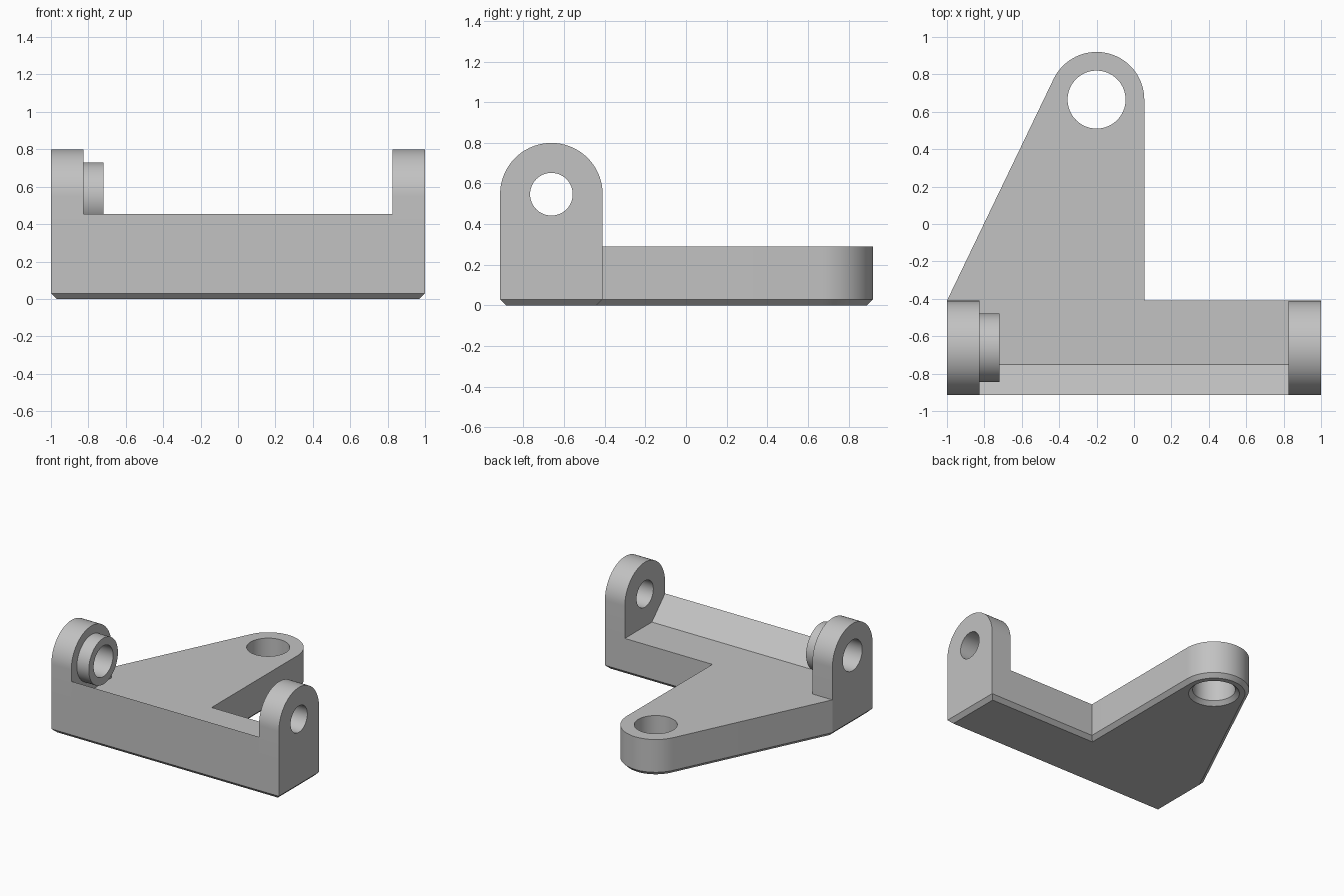
import bpy, bmesh
from math import sin, cos, pi, radians, atan2, acos, hypot
from mathutils import Vector

if "Cube" in bpy.data.objects:
    bpy.data.objects.remove(bpy.data.objects["Cube"], do_unlink=True)

GREY = (0.54, 0.54, 0.54, 1.0)
steel = bpy.data.materials.new("plain grey")
steel.use_nodes = True
steel.diffuse_color = GREY
steel.node_tree.nodes["Principled BSDF"].inputs["Base Color"].default_value = GREY

# Main dimensions
FRONT, BACK = -0.915, -0.41      # depth of the crossbar
TOP = 0.29                       # plate thickness
ROUND = 0.255                    # radius of all rounded ends
INNER = 0.825                    # inner face of the lugs
CHAMFER = 0.03
EYE = Vector((-0.2, 0.665))      # centre of the arm hole
PIN = Vector((-0.6625, 0.547))   # y, z of the pin axis


def arc(centre, radius, start, end, steps):
    return [(centre[0] + radius * cos(start + (end - start) * i / steps),
             centre[1] + radius * sin(start + (end - start) * i / steps))
            for i in range(steps + 1)]


def circle(centre, radius):
    return arc(centre, radius, 0, 2 * pi, 64)[:-1]


def loft(name, rings, chamfer=0.0):
    """Closed solid through matching rings of 3D points."""
    bm = bmesh.new()
    loops = [[bm.verts.new(p) for p in ring] for ring in rings]
    n = len(loops[0])
    for a, b in zip(loops, loops[1:]):
        for i in range(n):
            j = (i + 1) % n
            bm.faces.new((a[i], a[j], b[j], b[i]))
    bottom = bm.faces.new(loops[0][::-1])
    bm.faces.new(loops[-1])
    bmesh.ops.recalc_face_normals(bm, faces=bm.faces[:])
    if chamfer:
        bmesh.ops.bevel(bm, geom=list(bottom.edges), offset=chamfer,
                        offset_type='OFFSET', segments=1, affect='EDGES')
    mesh = bpy.data.meshes.new(name)
    bm.to_mesh(mesh)
    bm.free()
    mesh.materials.append(steel)
    obj = bpy.data.objects.new(name, mesh)
    bpy.context.collection.objects.link(obj)
    return obj


def along_x(name, outline, x0, x1):
    return loft(name, [[(x, y, z) for y, z in outline] for x in (x0, x1)])


def activate(obj):
    bpy.ops.object.select_all(action='DESELECT')
    obj.select_set(True)
    bpy.context.view_layer.objects.active = obj


def cut(obj, cutter):
    cutter.hide_render = True
    mod = obj.modifiers.new("hole", 'BOOLEAN')
    mod.operation = 'DIFFERENCE'
    mod.solver = 'EXACT'
    mod.object = cutter
    activate(obj)
    bpy.ops.object.modifier_apply(modifier=mod.name)
    bpy.data.objects.remove(cutter, do_unlink=True)


# Base plate: crossbar plus tapering arm with a rounded end
corner = Vector((-1, BACK))
d = corner - EYE
tangent = atan2(d.y, d.x) + 2 * pi - acos(ROUND / hypot(d.x, d.y))
outline = [(-1, FRONT), (1, FRONT), (1, BACK), (EYE.x + ROUND, BACK)]
outline += arc(EYE, ROUND, 0, tangent, 36) + [tuple(corner)]
plate = loft("base_plate", [[(x, y, z) for x, y in outline] for z in (0, TOP)], CHAMFER)

# Arm hole, countersunk underneath
R = 0.155
cut(plate, loft("arm_hole_cutter", [
    [(x, y, z) for x, y in circle(EYE, r)]
    for r, z in ((R + 2 * CHAMFER, -CHAMFER), (R, CHAMFER), (R, TOP + 0.1))]))

# Sloping ridge along the front, between the lugs
rise = 0.165
ridge = along_x("front_ridge", [(FRONT, TOP), (FRONT + rise, TOP), (FRONT, TOP + rise)],
                -INNER, INNER)

# Rounded lugs at both ends, each with a pin hole
parts = [plate, ridge]
lug_outline = [(FRONT, TOP), (BACK, TOP)] + arc(PIN, (BACK - FRONT) / 2, 0, pi, 36)
for side, sign, hole in (("left", 1, 0.105), ("right", -1, 0.122)):
    lug = along_x(side + "_lug", lug_outline, sign * INNER, sign)
    cut(lug, along_x("pin_cutter", circle(PIN, hole), sign * 0.7, sign * 1.1))
    parts.append(lug)

# Raised collar on the inside of the right lug
collar = along_x("right_collar", circle(PIN, 0.183), -INNER, -0.72)
cut(collar, along_x("collar_cutter", circle(PIN, 0.122), -0.9, -0.6))
parts.append(collar)

for obj in parts:
    activate(obj)
    bpy.ops.object.shade_smooth_by_angle(angle=radians(25))
